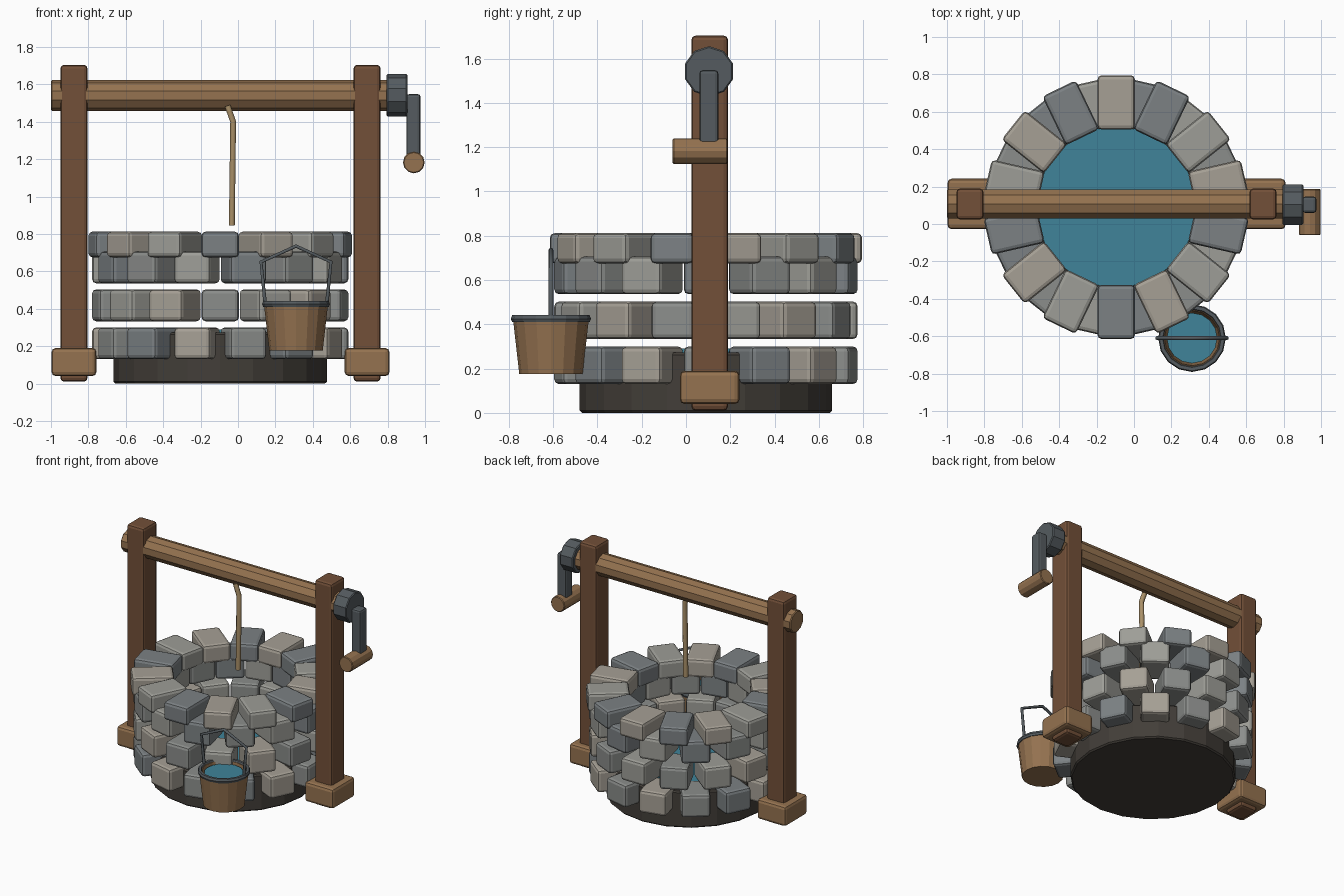
import bpy, bmesh, math
from mathutils import Matrix, Vector

if "Cube" in bpy.data.objects:
    bpy.data.objects.remove(bpy.data.objects["Cube"])

WELL = Vector((-0.095, 0.09, 0))


def material(name, r, g, b):
    m = bpy.data.materials.new(name)
    m.diffuse_color = (r, g, b, 1)
    m.use_nodes = True
    m.node_tree.nodes["Principled BSDF"].inputs["Base Color"].default_value = m.diffuse_color
    return m


STONES = [material("stone_grey", 0.26, 0.27, 0.26), material("stone_warm", 0.38, 0.35, 0.30),
          material("stone_blue", 0.20, 0.22, 0.23), material("stone_light", 0.34, 0.34, 0.31)]
DARK = material("dark_earth", 0.055, 0.048, 0.04)
POST = material("post_wood", 0.17, 0.08, 0.04)
WOOD = material("light_wood", 0.30, 0.17, 0.08)
IRON = material("iron", 0.09, 0.105, 0.115)
WATER = material("water", 0.05, 0.23, 0.32)
ROPE = material("rope", 0.40, 0.28, 0.14)


def finish(name, bm, mat, bevel=0, segments=2):
    me = bpy.data.meshes.new(name)
    bmesh.ops.recalc_face_normals(bm, faces=bm.faces)
    bm.to_mesh(me)
    bm.free()
    me.materials.append(mat)
    ob = bpy.data.objects.new(name, me)
    bpy.context.collection.objects.link(ob)
    if bevel:
        b = ob.modifiers.new("bevel", "BEVEL")
        b.width, b.segments, b.limit_method = bevel, segments, "ANGLE"
        b.angle_limit = math.radians(50)
    return ob


def box(name, centre, size, mat, bevel=0.02, turn=0):
    bm = bmesh.new()
    bmesh.ops.create_cube(bm, size=1, matrix=Matrix.Translation(centre)
                          @ Matrix.Rotation(turn, 4, "Z") @ Matrix.Diagonal((*size, 1)))
    return finish(name, bm, mat, bevel)


def cylinder(name, a, b, r, sides, mat, bevel=0, spin=0):
    a, b = Vector(a), Vector(b)
    bm = bmesh.new()
    rot = (b - a).to_track_quat("Z", "Y").to_matrix().to_4x4()
    bmesh.ops.create_cone(bm, cap_ends=True, segments=sides, radius1=r, radius2=r, depth=(b - a).length,
                          matrix=Matrix.Translation((a + b) / 2) @ rot @ Matrix.Rotation(spin, 4, "Z"))
    return finish(name, bm, mat, bevel, 1)


def lathe(name, profile, centre, sides, mat, closed=False):
    # spin a radius/height profile around z
    bm = bmesh.new()
    rings = []
    for r, z in profile:
        rings.append([bm.verts.new((centre[0] + r * math.cos(math.tau * i / sides),
                                    centre[1] + r * math.sin(math.tau * i / sides), z)) for i in range(sides)])
    pairs = list(zip(rings, rings[1:] + rings[:1])) if closed else list(zip(rings, rings[1:]))
    for p, q in pairs:
        for i in range(sides):
            j = (i + 1) % sides
            bm.faces.new((p[i], p[j], q[j], q[i]))
    if not closed:
        bm.faces.new(rings[0])
        bm.faces.new(rings[-1])
    return finish(name, bm, mat)


def tube(name, points, r, mat):
    cu = bpy.data.curves.new(name, "CURVE")
    cu.dimensions = "3D"
    cu.bevel_depth, cu.bevel_resolution, cu.use_fill_caps = r, 1, True
    sp = cu.splines.new("POLY")
    sp.points.add(len(points) - 1)
    for p, co in zip(sp.points, points):
        p.co = (*co, 1)
    cu.materials.append(mat)
    ob = bpy.data.objects.new(name, cu)
    bpy.context.collection.objects.link(ob)
    return ob


# well wall: three staggered stone rows and an overhanging rim row
# (inner radius, outer radius, z bottom, z top, half-step offset)
rows = [(0.43, 0.685, 0.13, 0.30, 0.5), (0.43, 0.685, 0.333, 0.503, 0),
        (0.43, 0.685, 0.536, 0.706, 0.5), (0.415, 0.705, 0.675, 0.812, 0)]
for k, (r0, r1, z0, z1, off) in enumerate(rows):
    for i in range(14):
        a = math.pi / 2 - (i + off) * math.tau / 14
        c = WELL + Vector((math.cos(a), math.sin(a), 0)) * (r0 + r1) / 2
        c.z = (z0 + z1) / 2
        box(f"{'rim' if k == 3 else 'wall'}_stone_{k}_{i}", c, (r1 - r0, 0.2, z1 - z0),
            STONES[(i * 5 + i // 3 + k * 3) % 4], 0.022, a)

# foundation and well water
cylinder("foundation", WELL, WELL + Vector((0, 0, 0.272)), 0.57, 20, DARK, 0.01)
cylinder("well_water", WELL + Vector((0, 0, 0.26)), WELL + Vector((0, 0, 0.29)), 0.43, 24, WATER)

# posts with feet
for side, x in (("left", -0.877), ("right", 0.69)):
    box(f"{side}_post", (x, 0.107, 0.857), (0.145, 0.166, 1.694), POST, 0.02)
    box(f"{side}_foot", (x, 0.107, 0.115), (0.24, 0.27, 0.15), WOOD, 0.022)

# windlass beam and crank
cylinder("windlass_beam", (-1, 0.107, 1.54), (0.80, 0.107, 1.54), 0.082, 10, WOOD, 0.006)
cylinder("crank_hub", (0.795, 0.104, 1.542), (0.905, 0.104, 1.542), 0.114, 10, IRON, 0.006)
box("crank_arm", (0.938, 0.103, 1.38), (0.076, 0.086, 0.335), IRON, 0.015)
cylinder("crank_grip", (0.94, -0.06, 1.182), (0.94, 0.187, 1.182), 0.058, 12, WOOD, 0.005)

# rope
tube("rope", [(-0.056, 0.05, 1.485), (-0.026, 0.05, 1.40), (-0.033, 0.05, 0.845)], 0.018, ROPE)

# bucket
BX, BY = 0.31, -0.61
lathe("bucket", [(0.143, 0.176), (0.172, 0.43), (0.148, 0.43), (0.125, 0.20)], (BX, BY), 16, WOOD)
lathe("bucket_rim", [(0.166, 0.41), (0.175, 0.41), (0.181, 0.425), (0.175, 0.441), (0.157, 0.441),
                     (0.150, 0.425), (0.157, 0.41)], (BX, BY), 16, IRON, True)
cylinder("bucket_water", (BX, BY, 0.395), (BX, BY, 0.415), 0.135, 16, WATER)
tube("bucket_handle", [(BX + dx, BY, z) for dx, z in
                       ((-0.165, 0.43), (-0.187, 0.65), (0, 0.735), (0.187, 0.65), (0.165, 0.43))], 0.011, IRON)
